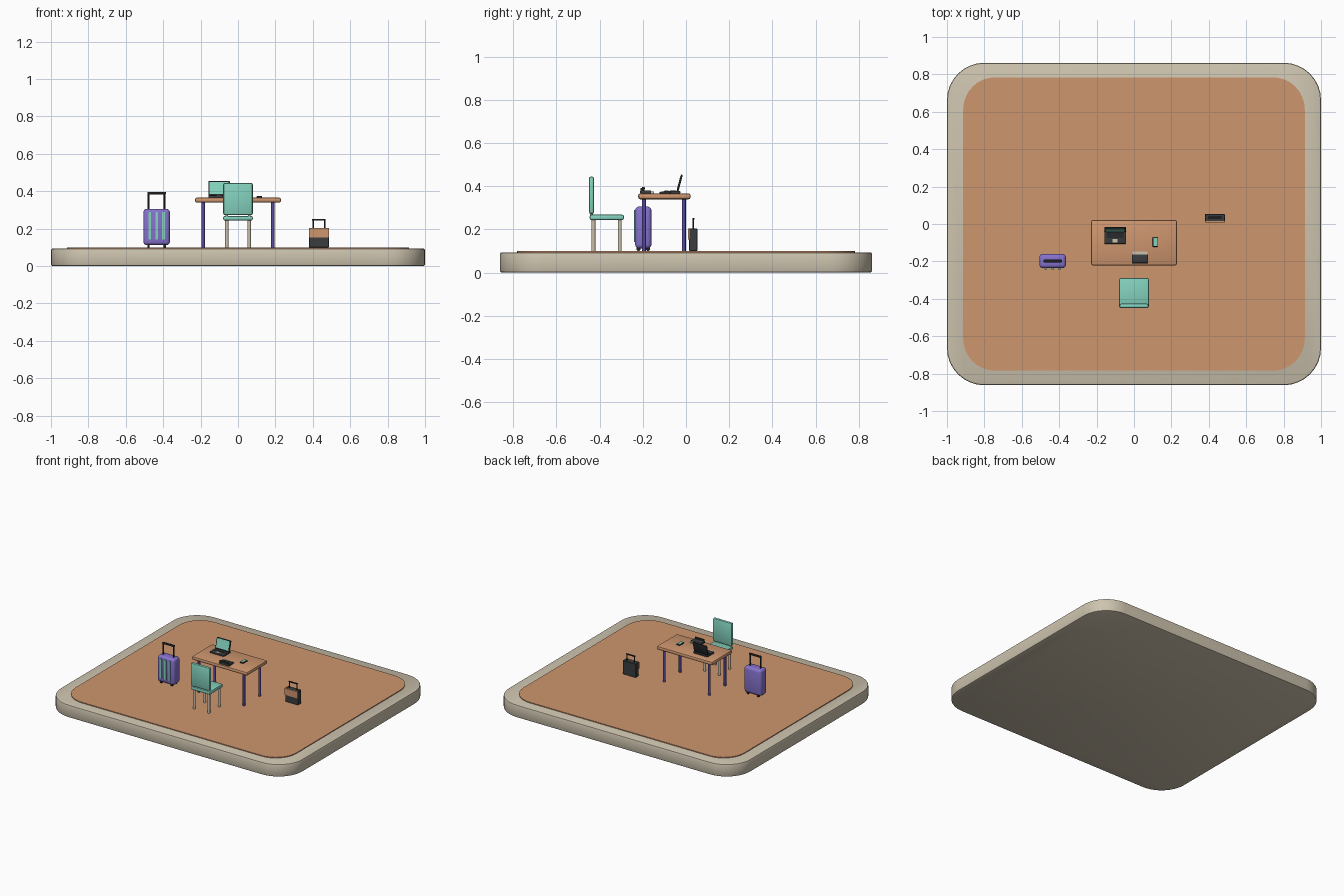
import bpy, bmesh, math
from mathutils import Matrix, Vector

if "Cube" in bpy.data.objects:
    bpy.data.objects.remove(bpy.data.objects["Cube"])


def mat(name, r, g, b):
    m = bpy.data.materials.new(name)
    lin = [((c / 255 + 0.055) / 1.055) ** 2.4 for c in (r, g, b)]
    m.diffuse_color = (*lin, 1)
    m.use_nodes = True
    m.node_tree.nodes["Principled BSDF"].inputs["Base Color"].default_value = m.diffuse_color
    return m


STONE = mat("beige stone", 205, 195, 174)
WOOD = mat("warm orange", 206, 150, 111)
TEAL = mat("teal", 132, 210, 190)
PURPLE = mat("purple", 134, 114, 205)
INDIGO = mat("indigo", 88, 76, 158)
DARK = mat("charcoal", 58, 60, 62)
BLACK = mat("near black", 40, 42, 45)


def finish(name, bm, material):
    bmesh.ops.recalc_face_normals(bm, faces=bm.faces)
    me = bpy.data.meshes.new(name)
    bm.to_mesh(me)
    bm.free()
    me.materials.append(material)
    ob = bpy.data.objects.new(name, me)
    bpy.context.collection.objects.link(ob)
    bpy.ops.object.select_all(action='DESELECT')
    ob.select_set(True)
    bpy.context.view_layer.objects.active = ob
    bpy.ops.object.shade_smooth_by_angle(angle=math.radians(35))
    return ob


def box(name, x, y, z, material, bevel=0.0, seg=2):
    """Box from (min, max) ranges with optional rounded edges."""
    bm = bmesh.new()
    bmesh.ops.create_cube(bm, size=1)
    size = [b - a for a, b in (x, y, z)]
    mid = [(a + b) / 2 for a, b in (x, y, z)]
    bmesh.ops.scale(bm, vec=size, verts=bm.verts)
    bmesh.ops.translate(bm, vec=mid, verts=bm.verts)
    if bevel:
        bmesh.ops.bevel(bm, geom=bm.edges[:], offset=bevel, segments=seg,
                        profile=0.5, affect='EDGES')
    return finish(name, bm, material)


def rod(name, a, b, r, material, sides=12):
    """Cylinder between two points."""
    a, b = Vector(a), Vector(b)
    d = b - a
    bm = bmesh.new()
    m = Matrix.Translation((a + b) / 2) @ d.to_track_quat('Z', 'Y').to_matrix().to_4x4()
    bmesh.ops.create_cone(bm, cap_ends=True, segments=sides, radius1=r, radius2=r,
                          depth=d.length, matrix=m)
    return finish(name, bm, material)


def slab(name, hx, hy, z0, z1, radius, material, bevel=0.0):
    """Rounded-corner plate centred on the origin."""
    bm = bmesh.new()
    vs = []
    for q, (sx, sy) in enumerate(((1, 1), (-1, 1), (-1, -1), (1, -1))):
        for i in range(9):
            t = math.pi / 2 * (q + i / 8)
            vs.append(bm.verts.new((sx * (hx - radius) + radius * math.cos(t),
                                    sy * (hy - radius) + radius * math.sin(t), z0)))
    face = bm.faces.new(vs)
    ext = bmesh.ops.extrude_face_region(bm, geom=[face])["geom"]
    bmesh.ops.translate(bm, vec=(0, 0, z1 - z0),
                        verts=[v for v in ext if isinstance(v, bmesh.types.BMVert)])
    if bevel:
        rims = [e for e in bm.edges if abs(e.verts[0].co.z - e.verts[1].co.z) < 1e-6]
        bmesh.ops.bevel(bm, geom=rims, offset=bevel, segments=2, profile=0.5, affect='EDGES')
    return finish(name, bm, material)


# Platform
slab("platform", 1.0, 0.862, 0, 0.094, 0.2, STONE, 0.009)
slab("floor", 0.913, 0.784, 0.08, 0.1, 0.17, WOOD)

# Desk
box("desk_top", (-0.23, 0.23), (-0.222, 0.022), (0.339, 0.367), WOOD, 0.011)
for x in (-0.186, 0.186):
    for y in (-0.195, -0.01):
        rod("desk_leg", (x, y, 0.098), (x, y, 0.345), 0.009, INDIGO)

# Chair
box("chair_seat", (-0.079, 0.079), (-0.446, -0.288), (0.243, 0.268), TEAL, 0.008)
box("chair_back", (-0.079, 0.079), (-0.45, -0.426), (0.272, 0.445), TEAL, 0.01)
for x in (-0.06, 0.06):
    for y in (-0.429, -0.307):
        rod("chair_leg", (x, y, 0.098), (x, y, 0.25), 0.009, STONE)
    rod("chair_back_post", (x, -0.438, 0.255), (x, -0.438, 0.29), 0.007, STONE)

# Suitcase
box("suitcase", (-0.506, -0.364), (-0.236, -0.16), (0.112, 0.306), PURPLE, 0.018, 3)
for x in (-0.472, -0.435, -0.398):
    box("suitcase_stripe", (x - 0.007, x + 0.007), (-0.242, -0.233), (0.142, 0.29), TEAL)
for x in (-0.478, -0.392):
    rod("suitcase_handle_post", (x, -0.198, 0.29), (x, -0.198, 0.39), 0.005, BLACK, 8)
    for y in (-0.22, -0.176):
        rod("suitcase_wheel", (x - 0.006, y, 0.11), (x + 0.006, y, 0.11), 0.01, BLACK)
box("suitcase_handle_grip", (-0.485, -0.385), (-0.205, -0.191), (0.384, 0.397), BLACK, 0.004)

# Briefcase
box("bag_body", (0.379, 0.486), (0.015, 0.053), (0.1, 0.203), DARK, 0.002, 1)
box("bag_flap", (0.379, 0.486), (0.009, 0.016), (0.153, 0.203), WOOD)
for x in (0.402, 0.463):
    rod("bag_handle_post", (x, 0.034, 0.2), (x, 0.034, 0.25), 0.004, BLACK, 8)
box("bag_handle_grip", (0.396, 0.469), (0.029, 0.039), (0.244, 0.253), BLACK, 0.003)

# Laptop with tilted screen
box("laptop_base", (-0.159, -0.043), (-0.106, -0.026), (0.366, 0.378), DARK, 0.003)
box("laptop_keyboard", (-0.148, -0.054), (-0.074, -0.044), (0.377, 0.38), BLACK)
box("laptop_touchpad", (-0.115, -0.088), (-0.1, -0.08), (0.377, 0.38), STONE)
tilt = Matrix.Translation((-0.101, -0.039, 0.376)) @ Matrix.Rotation(-0.26, 4, 'X')
lid = box("laptop_lid", (-0.058, 0.058), (-0.004, 0.004), (0, 0.08), BLACK, 0.002)
display = box("laptop_display", (-0.051, 0.051), (-0.006, -0.003), (0.008, 0.074), TEAL)
for part in (lid, display):
    part.data.transform(tilt)

# Folder with paper
box("folder", (-0.012, 0.075), (-0.212, -0.162), (0.366, 0.38), DARK, 0.003)
box("folder_paper", (-0.008, 0.071), (-0.166, -0.148), (0.366, 0.375), STONE)
box("folder_clip", (-0.006, 0.069), (-0.21, -0.202), (0.378, 0.392), BLACK)

# Phone
box("phone", (0.1, 0.128), (-0.122, -0.07), (0.366, 0.374), BLACK, 0.002)
box("phone_screen", (0.103, 0.125), (-0.118, -0.074), (0.373, 0.376), TEAL)
